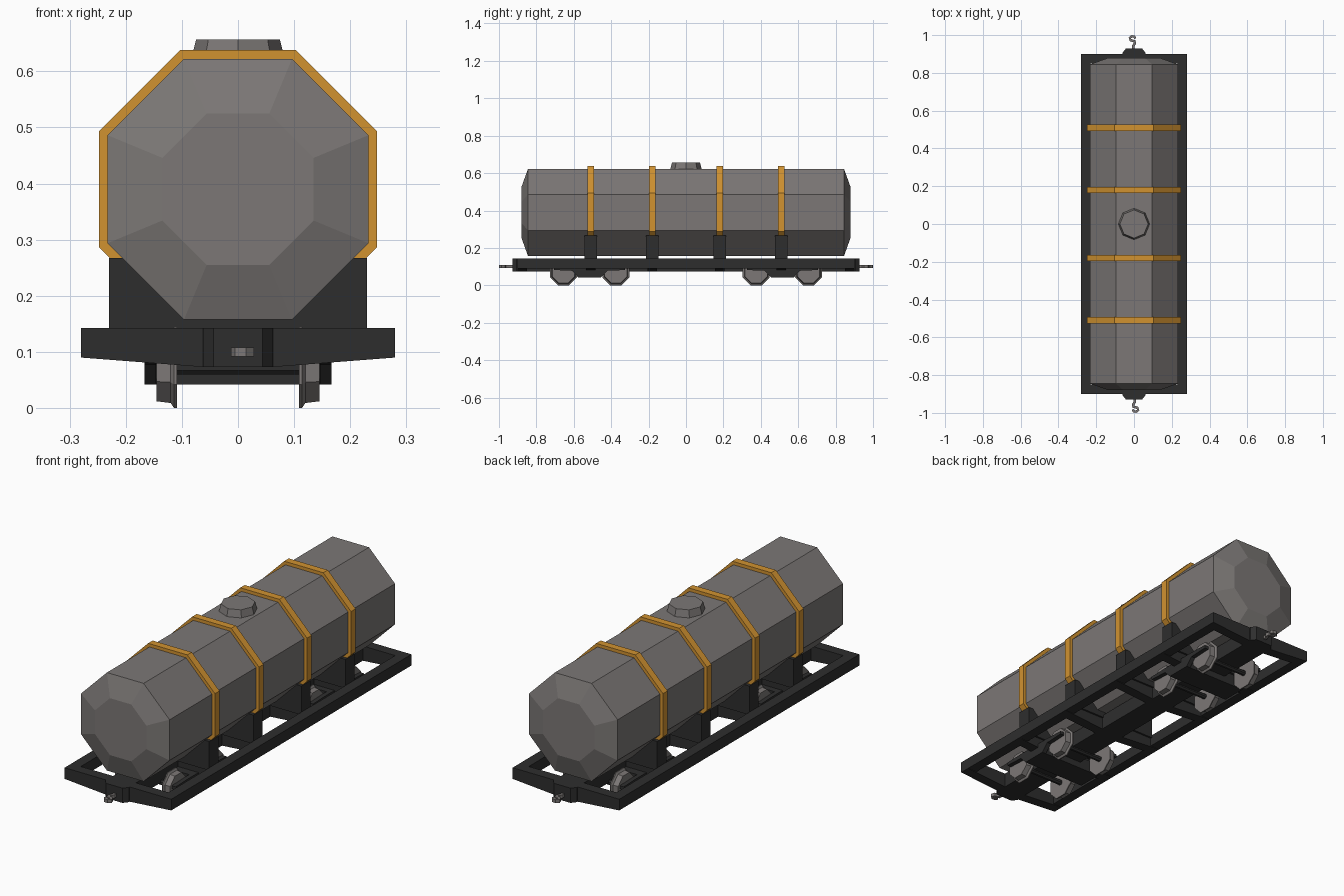
import bpy
import bmesh
from math import cos, sin, pi
from mathutils import Vector

cube = bpy.data.objects.get("Cube")
if cube:
    bpy.data.objects.remove(cube)


def material(name, rgb):
    m = bpy.data.materials.new(name)
    m.use_nodes = True
    m.diffuse_color = (*rgb, 1)
    m.node_tree.nodes["Principled BSDF"].inputs["Base Color"].default_value = (*rgb, 1)
    return m


GREY = material("warm grey steel", (0.2, 0.186, 0.18))
BLACK = material("black iron", (0.027, 0.027, 0.027))
ORANGE = material("orange band paint", (0.64, 0.29, 0.03))

# How a 2D point and a depth map to 3D for each extrusion axis
AXES = {
    "x": lambda p, d: (d, p[0], p[1]),
    "y": lambda p, d: (p[0], d, p[1]),
    "z": lambda p, d: (p[0], p[1], d),
}


def loft(name, axis, sections, mat):
    """Skin a row of (outline, depth) sections and close both ends."""
    bm = bmesh.new()
    rings = [[bm.verts.new(AXES[axis](p, d)) for p in pts] for pts, d in sections]
    n = len(rings[0])
    for a, b in zip(rings, rings[1:]):
        for i in range(n):
            j = (i + 1) % n
            bm.faces.new((a[i], a[j], b[j], b[i]))
    bm.faces.new(rings[0])
    bm.faces.new(rings[-1])
    bmesh.ops.recalc_face_normals(bm, faces=bm.faces)
    mesh = bpy.data.meshes.new(name)
    bm.to_mesh(mesh)
    bm.free()
    mesh.materials.append(mat)
    obj = bpy.data.objects.new(name, mesh)
    bpy.context.collection.objects.link(obj)
    return obj


def prism(name, axis, pts, lo, hi, mat):
    return loft(name, axis, [(pts, lo), (pts, hi)], mat)


def box(name, x, y, z, mat):
    pts = [(x[0], y[0]), (x[1], y[0]), (x[1], y[1]), (x[0], y[1])]
    return prism(name, "z", pts, z[0], z[1], mat)


def octagon(apothem, cx=0, cy=0, turn=pi / 8):
    r = apothem / cos(pi / 8)
    return [(cx + r * cos(turn + i * pi / 4), cy + r * sin(turn + i * pi / 4))
            for i in range(8)]


# Tank with shallow tapered ends, and its hatch
AXIS_Z = 0.39
shell, cap = octagon(0.2325, 0, AXIS_Z), octagon(0.135, 0, AXIS_Z)
loft("tank", "y", [(cap, -0.88), (shell, -0.845), (shell, 0.845), (cap, 0.88)], GREY)
loft("hatch", "z", [(octagon(0.077, turn=0), 0.61), (octagon(0.077, turn=0), 0.622),
                    (octagon(0.069, turn=0), 0.657)], GREY)

# Bands over the tank, resting on saddles
SADDLE_TOP = 0.267
STATIONS = (-0.51, -0.18, 0.18, 0.51)
band = [p for p in octagon(0.248, 0, AXIS_Z) if p[1] > SADDLE_TOP]
band = sorted(band, key=lambda p: (p[0] < 0, p[1] if p[0] > 0 else -p[1]))
band = [(0.228, SADDLE_TOP)] + band + [(-0.228, SADDLE_TOP)]
for i, y in enumerate(STATIONS, 1):
    prism(f"band_{i}", "y", band, y - 0.017, y + 0.017, ORANGE)
    box(f"saddle_{i}", (-0.23, 0.23), (y - 0.034, y + 0.034), (0.13, SADDLE_TOP), BLACK)

# Underframe: side rails, spine and tapered cross beams
TOP, RAIL_Z, SPINE_Z = 0.143, 0.09, 0.073
for side, s in (("left", 1), ("right", -1)):
    box(f"{side}_rail", sorted((s * 0.23, s * 0.28)), (-0.9, 0.9), (RAIL_Z, TOP), BLACK)
box("spine", (-0.06, 0.06), (-0.9, 0.9), (SPINE_Z, TOP), BLACK)
beam = [(-0.28, TOP), (-0.28, RAIL_Z), (-0.06, SPINE_Z),
        (0.06, SPINE_Z), (0.28, RAIL_Z), (0.28, TOP)]
for i, y in enumerate((-0.875,) + STATIONS + (0.875,), 1):
    prism(f"cross_beam_{i}", "y", beam, y - 0.025, y + 0.025, BLACK)

# Coupler mounts and curled hooks at both ends
hook_path = [Vector(p) for p in ((-0.004, 0.92), (-0.004, 0.943), (0.004, 0.955), (0.004, 0.967),
                                 (-0.018, 0.973), (-0.022, 0.985), (-0.012, 0.993),
                                 (0.002, 0.992), (0.006, 0.982))]
left_edge, right_edge = [], []
for i, p in enumerate(hook_path):
    along = (hook_path[min(i + 1, len(hook_path) - 1)] - hook_path[max(i - 1, 0)]).normalized()
    across = Vector((-along.y, along.x)) * 0.007
    left_edge.append(p + across)
    right_edge.append(p - across)
hook = left_edge + right_edge[::-1]
mount = [(-0.062, 0.89), (-0.062, 0.905), (-0.044, 0.928),
         (0.044, 0.928), (0.062, 0.905), (0.062, 0.89)]
for end, s in (("back", 1), ("front", -1)):
    prism(f"{end}_coupler_mount", "z", [(s * x, s * y) for x, y in mount], SPINE_Z, TOP, BLACK)
    prism(f"{end}_hook", "z", [(s * x, s * y) for x, y in hook], 0.092, 0.108, GREY)

# Bogies: bolster, side frames, axles and flanged wheels
half = [(0.06, 0.042), (0.095, 0.078), (0.19, 0.082), (0.19, 0.097), (0.09, 0.1)]
side_frame = half + [(-y, z) for y, z in reversed(half)]
WHEEL_Z = 0.072
for end, yc in (("back", 0.515), ("front", -0.515)):
    box(f"{end}_bolster", (-0.166, 0.166), (yc - 0.06, yc + 0.06), (0.042, 0.1), BLACK)
    for side, s in (("left", 1), ("right", -1)):
        prism(f"{end}_{side}_side_frame", "x", [(yc + y, z) for y, z in side_frame],
              s * 0.146, s * 0.167, BLACK)
    for n, y in enumerate((yc - 0.14, yc + 0.14), 1):
        prism(f"{end}_axle_{n}", "x", octagon(0.012, y, WHEEL_Z), -0.14, 0.14, BLACK)
        for side, s in (("left", 1), ("right", -1)):
            flange, tread, rim = (octagon(a, y, WHEEL_Z) for a in (0.072, 0.063, 0.06))
            loft(f"{end}_{side}_wheel_{n}", "x",
                 [(flange, s * 0.109), (flange, s * 0.114), (tread, s * 0.12),
                  (rim, s * 0.145)], GREY)
